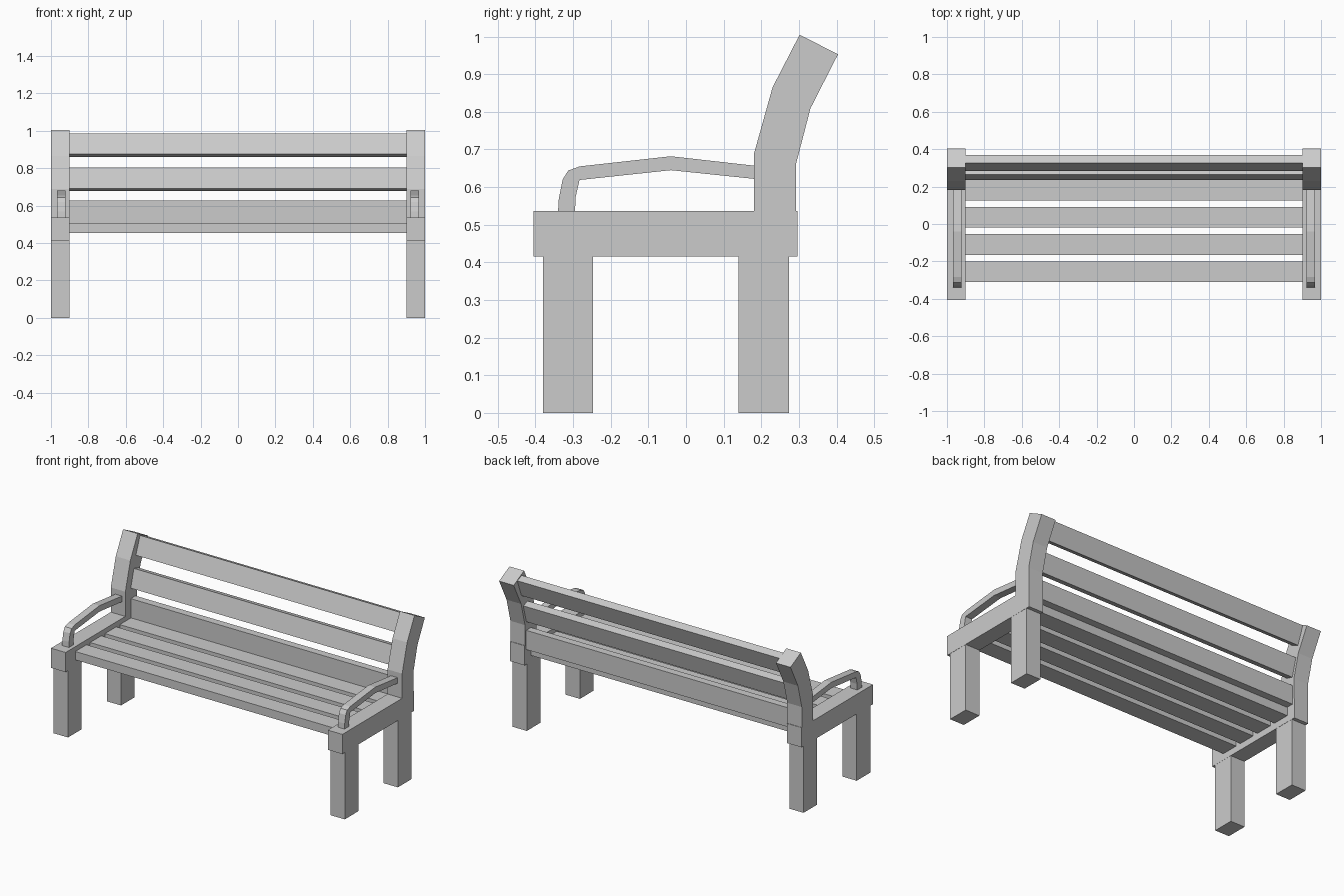
import bpy, bmesh

if "Cube" in bpy.data.objects:
    bpy.data.objects.remove(bpy.data.objects["Cube"])


def prism(name, profile, x0, x1, mirror=False):
    """Extrude a (y, z) side profile along x, optionally mirrored to the other side."""
    bm = bmesh.new()
    face = bm.faces.new([bm.verts.new((x0, y, z)) for y, z in profile])
    ext = bmesh.ops.extrude_face_region(bm, geom=[face])
    verts = [g for g in ext["geom"] if isinstance(g, bmesh.types.BMVert)]
    bmesh.ops.translate(bm, verts=verts, vec=(x1 - x0, 0, 0))
    bmesh.ops.recalc_face_normals(bm, faces=bm.faces[:])
    me = bpy.data.meshes.new(name)
    bm.to_mesh(me)
    bm.free()
    ob = bpy.data.objects.new(name, me)
    bpy.context.collection.objects.link(ob)
    if mirror:
        ob.modifiers.new("mirror", "MIRROR").use_mirror_merge = False
    return ob


def rect(y0, y1, z0, z1):
    return [(y0, z0), (y1, z0), (y1, z1), (y0, z1)]


# Legs and side rails
prism("front_legs", rect(-0.38, -0.247, 0, 0.415), 0.901, 0.999, True)
prism("rear_legs", rect(0.14, 0.274, 0, 0.415), 0.901, 0.999, True)
prism("side_rails", rect(-0.405, 0.296, 0.415, 0.537), 0.9, 1.0, True)

# Bent back posts
prism("back_posts", [(0.181, 0.537), (0.181, 0.69), (0.23, 0.865), (0.302, 1.005),
                     (0.404, 0.953), (0.331, 0.81), (0.293, 0.664), (0.293, 0.537)],
      0.9, 1.0, True)

# Curved armrests
prism("armrests", [(-0.34, 0.537), (-0.338, 0.57), (-0.328, 0.62), (-0.313, 0.644),
                   (-0.283, 0.655), (-0.04, 0.682), (0.181, 0.657), (0.181, 0.622),
                   (-0.04, 0.645), (-0.283, 0.619), (-0.293, 0.575), (-0.295, 0.537)],
      0.923, 0.969, True)

# Seat slats
for i in range(4):
    y = -0.31 + 0.1455 * i
    prism(f"seat_slat_{i + 1}", rect(y, y + 0.11, 0.455, 0.507), -0.9, 0.9)

# Back slats: front bottom edge, front top edge, then offset to the rear
T = 0.047
slats = [((0.234, 0.508), (0.234, 0.627)),
         ((0.234, 0.692), (0.265, 0.803)),
         ((0.284, 0.877), (0.325, 0.985))]
for i, ((y0, z0), (y1, z1)) in enumerate(slats):
    dy, dz = y1 - y0, z1 - z0
    n = (dy * dy + dz * dz) ** 0.5
    oy, oz = T * dz / n, -T * dy / n
    prism(f"back_slat_{i + 1}", [(y0, z0), (y0 + oy, z0 + oz), (y1 + oy, z1 + oz), (y1, z1)],
          -0.9, 0.9)
